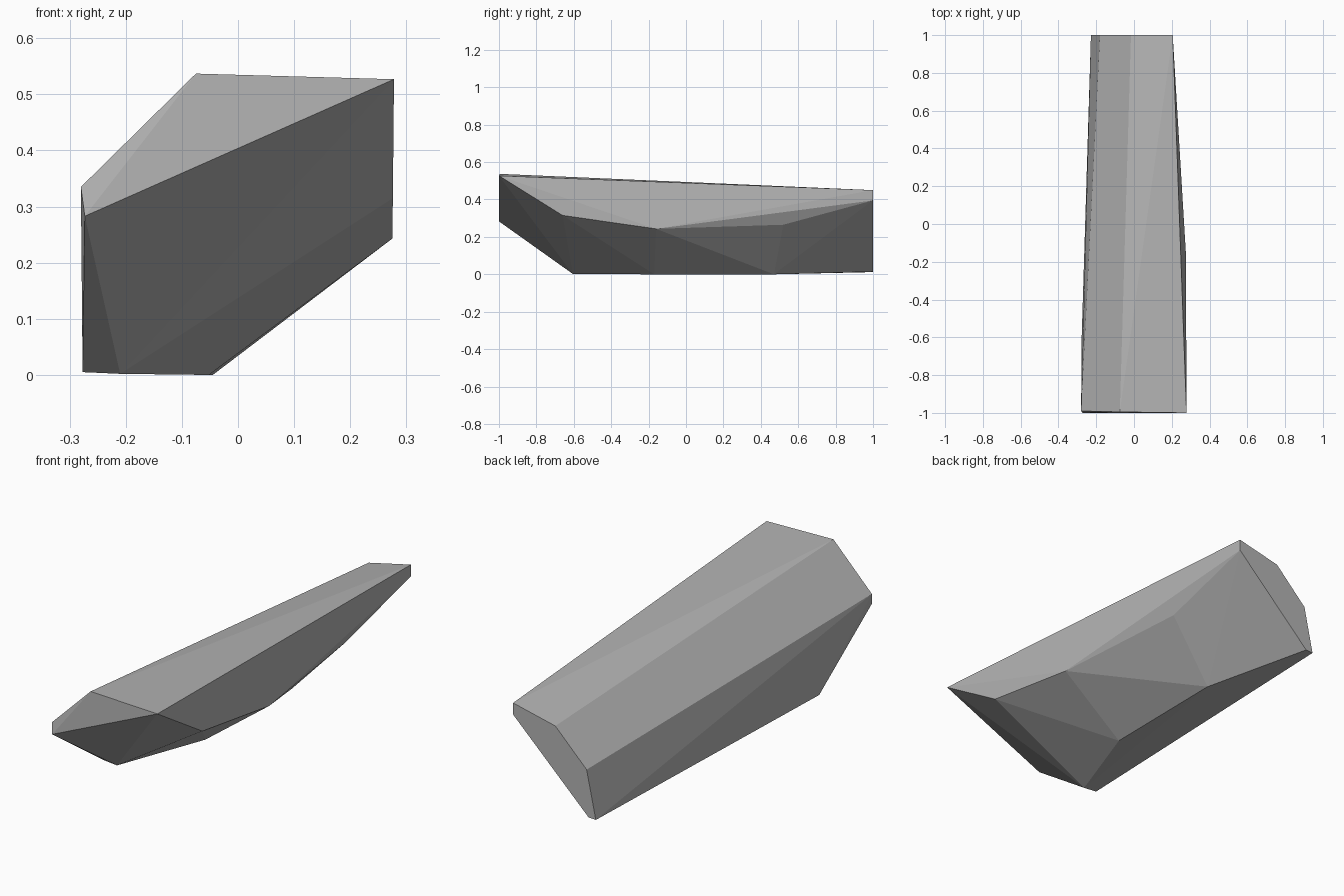
import bpy
import bmesh

if "Cube" in bpy.data.objects:
    bpy.data.objects.remove(bpy.data.objects["Cube"])

# Corner points of the faceted stone, grouped by area
front_face = [(0.278, -1.0, 0.527), (-0.075, -0.995, 0.537),
              (-0.28, -0.99, 0.335), (-0.273, -1.0, 0.283)]
back_face = [(0.205, 1.0, 0.45), (-0.016, 1.0, 0.40), (-0.18, 1.0, 0.237),
             (-0.228, 1.0, 0.012), (-0.19, 1.0, 0.014), (0.205, 1.0, 0.395)]
right_edge = [(0.276, -0.66, 0.315), (0.275, -0.16, 0.243), (0.20, 0.52, 0.265)]
base = [(-0.277, -0.60, 0.005), (-0.21, -0.605, 0.002),
        (-0.052, -0.17, 0.0), (-0.045, 0.47, 0.0)]

# Stone: a convex, flat-sided shard
bm = bmesh.new()
for p in front_face + back_face + right_edge + base:
    bm.verts.new(p)
hull = bmesh.ops.convex_hull(bm, input=bm.verts[:])
loose = [v for v in bm.verts if not v.link_faces]
bmesh.ops.delete(bm, geom=loose, context='VERTS')
bmesh.ops.recalc_face_normals(bm, faces=bm.faces[:])
mesh = bpy.data.meshes.new("stone_shard")
bm.to_mesh(mesh)
bm.free()

# Plain grey stone colour
grey = bpy.data.materials.new("stone_grey")
grey.diffuse_color = (0.45, 0.45, 0.45, 1.0)
grey.use_nodes = True
grey.node_tree.nodes["Principled BSDF"].inputs["Base Color"].default_value = grey.diffuse_color
mesh.materials.append(grey)

stone = bpy.data.objects.new("stone_shard", mesh)
bpy.context.collection.objects.link(stone)
